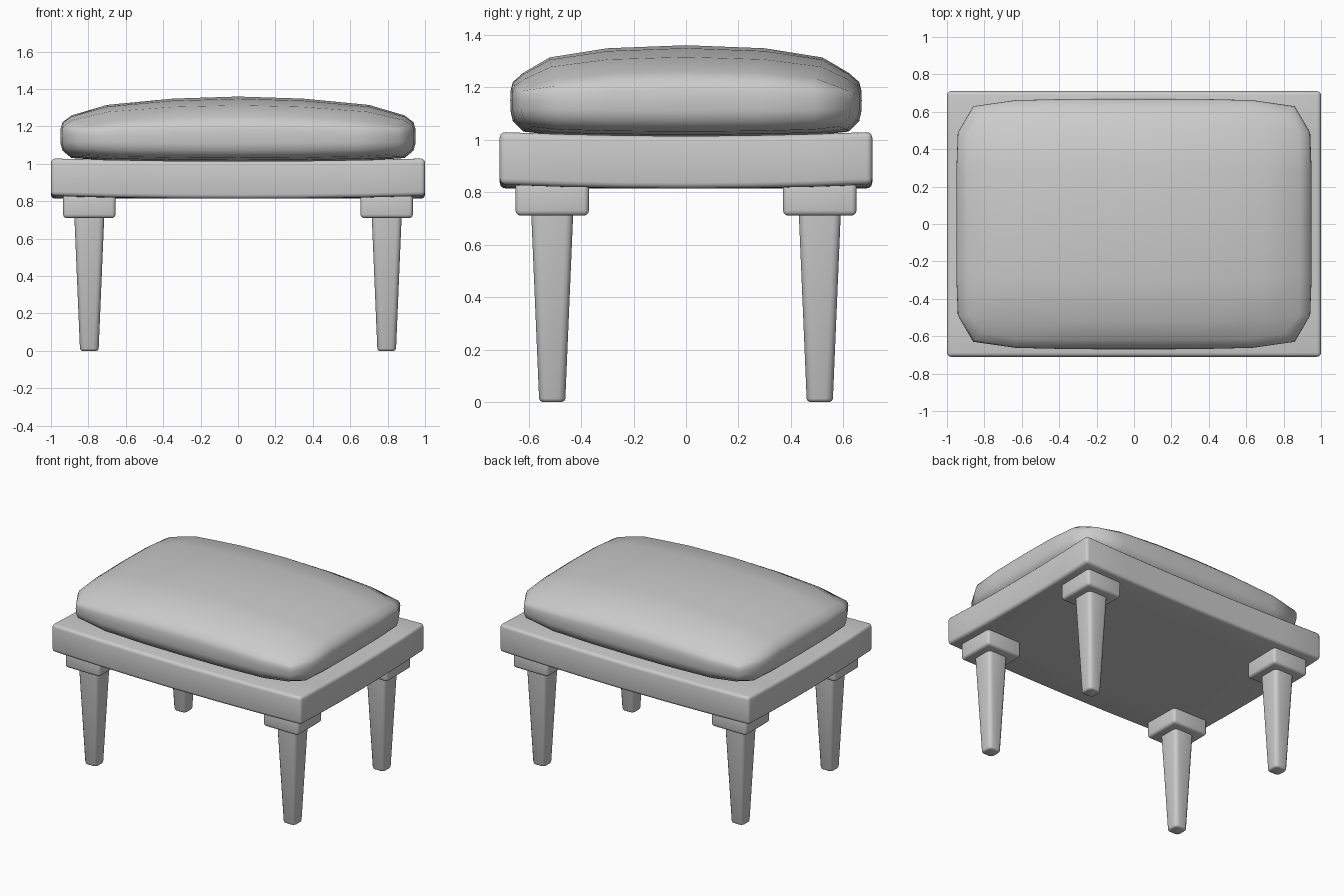
import bpy
import bmesh
from math import copysign, radians
from mathutils import Matrix, Vector

cube = bpy.data.objects.get("Cube")
if cube:
    bpy.data.objects.remove(cube, do_unlink=True)

grey = bpy.data.materials.new("plain grey")
grey.use_nodes = True
colour = (0.6, 0.6, 0.6, 1)
grey.diffuse_color = colour
grey.node_tree.nodes["Principled BSDF"].inputs["Base Color"].default_value = colour


def finish(name, bm, angle):
    """Turn a bmesh into a smooth shaded object."""
    bmesh.ops.recalc_face_normals(bm, faces=bm.faces)
    mesh = bpy.data.meshes.new(name)
    bm.to_mesh(mesh)
    bm.free()
    mesh.materials.append(grey)
    obj = bpy.data.objects.new(name, mesh)
    bpy.context.collection.objects.link(obj)
    bpy.ops.object.select_all(action="DESELECT")
    obj.select_set(True)
    bpy.context.view_layer.objects.active = obj
    bpy.ops.object.shade_smooth_by_angle(angle=radians(angle))
    return obj


def box(size, centre):
    bm = bmesh.new()
    bmesh.ops.create_cube(bm, size=1, matrix=Matrix.Translation(centre) @ Matrix.Diagonal((*size, 1)))
    return bm


def round_edges(bm, edges, width, segments=3):
    bmesh.ops.bevel(bm, geom=edges, offset=width, segments=segments, profile=0.5, affect="EDGES")


# Frame: rounded slab that sags slightly between its corners
bm = box((2, 1.42, 0.2), (0, 0, 0.93))
round_edges(bm, bm.edges[:], 0.022)
for step in (-2, -1, 0, 1, 2):
    for axis, span in ((Vector((1, 0, 0)), 1), (Vector((0, 1, 0)), 0.71)):
        bmesh.ops.bisect_plane(bm, geom=bm.verts[:] + bm.edges[:] + bm.faces[:],
                               plane_co=axis * span * step / 3, plane_no=axis)
for v in bm.verts:
    v.co.z -= 0.016 * (1 - (v.co.x * v.co.y / 0.71) ** 2)
finish("frame", bm, 50)

# Cushion: cube grid shaped into a plump pad with a crowned top
XS = (0, 0.35, 0.7, 0.89)
YS = (0, 0.3, 0.52, 0.62)
bm = bmesh.new()
bmesh.ops.create_cube(bm, size=2)
bmesh.ops.subdivide_edges(bm, edges=bm.edges[:], cuts=5, use_grid_fill=True)
for v in bm.verts:
    u, t, w = v.co
    i, j = round(abs(u) * 3), round(abs(t) * 3)
    bulge = 1 - w ** 4
    x = XS[i] + (0.06 * bulge if i == 3 else 0)
    y = YS[j] + (0.05 * bulge if j == 3 else 0)
    x *= 1 - 0.095 * t ** 6
    y *= 1 - 0.06 * u ** 4
    if w > 0:
        z = 1.15 + 0.21 * w * (1 - 0.48 * u * u) * (1 - 0.5 * t * t)
    else:
        z = 1.15 + 0.14 * w * (1 - 0.15 * u * u) * (1 - 0.15 * t * t)
    v.co = (copysign(x, u), copysign(y, t), z)
finish("cushion", bm, 80)

# Legs: square block above a tapered, soft cornered post
for side, sx in (("left", 1), ("right", -1)):
    for end, sy in (("front", -1), ("back", 1)):
        x, y = 0.795 * sx, 0.51 * sy

        bm = box((0.28, 0.28, 0.13), (x, y, 0.775))
        round_edges(bm, bm.edges[:], 0.02)
        finish(f"{end}_{side}_leg_block", bm, 50)

        bm = box((0.16, 0.16, 0.72), (x, y, 0.36))
        for v in bm.verts:
            if v.co.z < 0.1:
                v.co.x = x + (v.co.x - x) * 0.62
                v.co.y = y + (v.co.y - y) * 0.62
        round_edges(bm, [e for e in bm.edges if abs(e.verts[0].co.z - e.verts[1].co.z) > 0.1], 0.028)
        round_edges(bm, [e for e in bm.edges if all(v.co.z < 0.01 for v in e.verts)], 0.013, 2)
        finish(f"{end}_{side}_leg", bm, 50)
